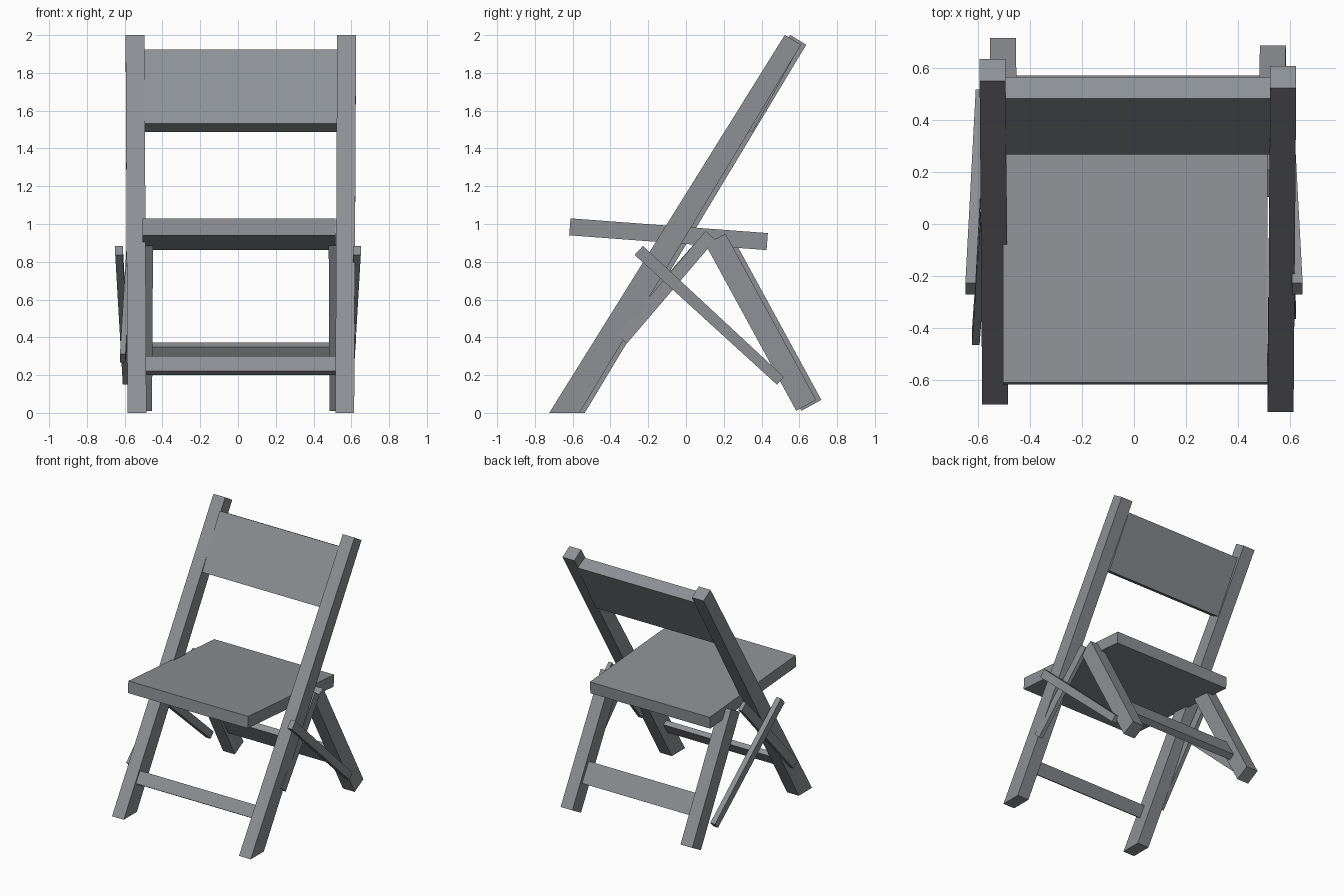
import bpy
import bmesh
from mathutils import Vector

old = bpy.data.objects.get("Cube")
if old:
    bpy.data.objects.remove(old, do_unlink=True)

# Single flat colour
grey = bpy.data.materials.new("slate_grey")
grey.use_nodes = True
COLOUR = (0.27, 0.28, 0.3, 1)
grey.diffuse_color = COLOUR
grey.node_tree.nodes["Principled BSDF"].inputs["Base Color"].default_value = COLOUR

SIDEWAYS = Vector((1, 0, 0))
BACKWARD = Vector((0, 1, 0))


def beam(name, start, end, depth, breadth, end_depth=None, level_foot=False):
    """Four-sided bar along a centre line; breadth runs sideways, depth across the bar."""
    start, end = Vector(start), Vector(end)
    across = (end - start).cross(SIDEWAYS).normalized()
    foot_across = BACKWARD if level_foot else across
    half_side = SIDEWAYS * breadth / 2
    bm = bmesh.new()
    rings = []
    for centre, half in ((start, foot_across * depth / 2),
                         (end, across * (end_depth or depth) / 2)):
        corners = (-half - half_side, -half + half_side,
                   half + half_side, half - half_side)
        rings.append([bm.verts.new(centre + corner) for corner in corners])
    bottom, top = rings
    for i in range(4):
        bm.faces.new((bottom[i - 1], bottom[i], top[i], top[i - 1]))
    bm.faces.new(bottom)
    bm.faces.new(top)
    bmesh.ops.recalc_face_normals(bm, faces=bm.faces)
    mesh = bpy.data.meshes.new(name)
    bm.to_mesh(mesh)
    bm.free()
    mesh.materials.append(grey)
    part = bpy.data.objects.new(name, mesh)
    bpy.context.collection.objects.link(part)


for label, side in (("left", 1), ("right", -1)):
    # The two leg frames sit slightly askew of each other
    drift = Vector((0.015, -0.014 * side, 0))

    # Long post running from the front foot up past the backrest
    beam(label + "_post",
         drift + Vector((0.55 * side, -0.63, 0)),
         drift + Vector((0.56 * side, 0.58, 1.975)),
         depth=0.16, breadth=0.1, end_depth=0.1, level_foot=True)

    # Rear leg, tucked into the underside of the seat
    beam(label + "_rear_leg",
         drift + Vector((0.52 * side, 0.65, 0.04)),
         drift + Vector((0.515 * side, 0.17, 0.92)),
         depth=0.12, breadth=0.1)

    # Long brace from the front of the post back to the rear leg
    beam(label + "_long_brace",
         (0.63 * side, -0.25, 0.86), (0.59 * side, 0.5, 0.17),
         depth=0.065, breadth=0.04, end_depth=0.055)

    # Short brace crossing the post, reaching lower on the right
    reach = 0.05 * side
    beam(label + "_short_brace",
         (0.57 * side, 0.13, 0.94), (0.61 * side, reach - 0.39, reach + 0.34),
         depth=0.07, breadth=0.03)

# Seat and backrest
beam("seat", (0.005, -0.615, 0.985), (0.005, 0.43, 0.907),
     depth=0.09, breadth=1.02)
beam("backrest", (0.015, 0.31, 1.51), (0.015, 0.525, 1.9),
     depth=0.095, breadth=1.02)

# Rungs joining the legs
beam("front_rung", (0.015, -0.53, 0.21), (0.015, -0.48, 0.29),
     depth=0.04, breadth=1.03)
beam("rear_rung", (0.015, 0.55, 0.22), (0.015, 0.47, 0.36),
     depth=0.05, breadth=1)
